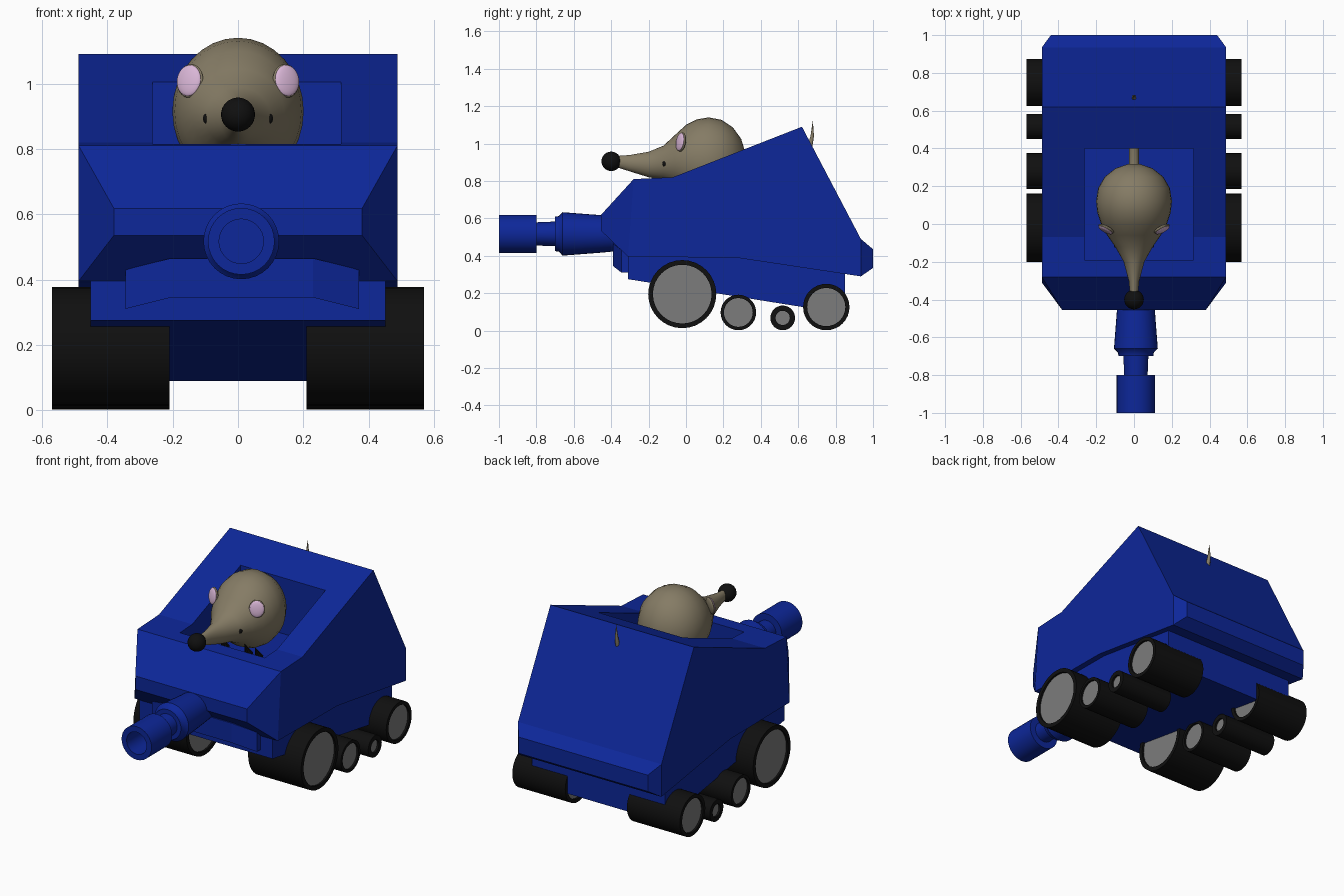
import bpy, bmesh, math
from mathutils import Vector

cube = bpy.data.objects.get("Cube")
if cube:
    bpy.data.objects.remove(cube, do_unlink=True)


def material(name, rgb):
    m = bpy.data.materials.new(name)
    m.use_nodes = True
    m.diffuse_color = (*rgb, 1)
    m.node_tree.nodes["Principled BSDF"].inputs["Base Color"].default_value = (*rgb, 1)
    return m


BLUE = material("hull blue", (0.004, 0.02, 0.32))
BLACK = material("rubber black", (0.005, 0.005, 0.005))
GREY = material("hub grey", (0.2, 0.2, 0.2))
FUR = material("fur brown", (0.235, 0.2, 0.13))
PINK = material("ear pink", (0.7, 0.47, 0.68))


def add_mesh(name, verts, faces, mats, smooth=False, cap_count=0):
    bm = bmesh.new()
    vs = [bm.verts.new(v) for v in verts]
    made = [bm.faces.new([vs[i] for i in f]) for f in faces]
    for f in made[len(made) - cap_count:]:
        f.material_index = len(mats) - 1
    bmesh.ops.recalc_face_normals(bm, faces=bm.faces)
    me = bpy.data.meshes.new(name)
    bm.to_mesh(me)
    bm.free()
    for m in mats:
        me.materials.append(m)
    ob = bpy.data.objects.new(name, me)
    bpy.context.collection.objects.link(ob)
    if smooth:
        smooth_object(ob)
    return ob


def smooth_object(ob):
    bpy.ops.object.select_all(action='DESELECT')
    ob.select_set(True)
    bpy.context.view_layer.objects.active = ob
    bpy.ops.object.shade_smooth_by_angle(angle=math.radians(40))


def loft(name, stations, mats, sides=32, x=0.0):
    """Elliptical rings along y, each given as (y, z, x radius, z radius)."""
    verts = []
    for y, z, rx, rz in stations:
        for k in range(sides):
            a = math.tau * k / sides
            verts.append((x + rx * math.cos(a), y, z + rz * math.sin(a)))
    faces = []
    for r in range(len(stations) - 1):
        for k in range(sides):
            a, b = r * sides + k, r * sides + (k + 1) % sides
            faces.append((a, b, b + sides, a + sides))
    end = (len(stations) - 1) * sides
    faces += [tuple(range(sides)), tuple(range(end, end + sides))]
    return add_mesh(name, verts, faces, mats, True, 2)


def prism(name, ring, side_faces, x=0.0):
    """Mirrored solid from a side outline of (y, z, half width) points."""
    n = len(ring)
    verts = [(x + s * w, y, z) for s in (-1, 1) for y, z, w in ring]
    faces = [(i, (i + 1) % n, (i + 1) % n + n, i + n) for i in range(n)]
    for f in side_faces:
        faces += [tuple(f), tuple(i + n for i in f)]
    return add_mesh(name, verts, faces, [BLUE])


def box(name, lo, hi, mat):
    verts = [(x, y, z) for x in (lo[0], hi[0]) for y in (lo[1], hi[1]) for z in (lo[2], hi[2])]
    faces = [(0, 1, 3, 2), (4, 5, 7, 6), (0, 1, 5, 4), (2, 3, 7, 6), (0, 2, 6, 4), (1, 3, 7, 5)]
    return add_mesh(name, verts, faces, [mat])


def ball(name, loc, scale, mat, facing=None):
    bpy.ops.mesh.primitive_uv_sphere_add(segments=24, ring_count=16, radius=1, location=loc)
    ob = bpy.context.object
    ob.name = name
    ob.scale = scale
    if facing:
        ob.rotation_euler = Vector(facing).to_track_quat('-Y', 'Z').to_euler()
    ob.data.materials.append(mat)
    smooth_object(ob)
    return ob


# Upper hull with chamfered nose and tail
W = 0.488
hull = prism("upper_hull", [
    (-0.28, 0.81, W), (-0.07, 0.82, W), (0.62, 1.09, W), (0.935, 0.49, W),
    (1.0, 0.435, 0.44), (1.0, 0.335, 0.44), (0.935, 0.29, W), (0.27, 0.39, W),
    (-0.31, 0.395, W), (-0.455, 0.535, 0.38), (-0.455, 0.618, 0.38)],
    [(0, 1, 2, 3, 6, 7, 8), (3, 4, 5, 6), (8, 9, 10, 0)])

# Open cockpit cut into the hull
cutter = box("cockpit_cutter", (-0.262, -0.19, 0.66), (0.315, 0.40, 1.4), BLUE)
cutter.hide_render = True
cut = hull.modifiers.new("cockpit", 'BOOLEAN')
cut.operation = 'DIFFERENCE'
cut.solver = 'EXACT'
cut.object = cutter
bpy.context.view_layer.objects.active = hull
bpy.ops.object.modifier_apply(modifier=cut.name)
bpy.data.objects.remove(cutter, do_unlink=True)

# Sloping chassis
prism("chassis", [(-0.31, 0.41, 0.452), (-0.31, 0.275, 0.452), (0.85, 0.09, 0.452),
                  (0.85, 0.33, 0.452), (0.27, 0.41, 0.452)], [range(5)])

# Stepped front bumper with swept wings
verts = []
for z_mid, z_out in ((0.345, 0.31), (0.465, 0.43)):
    verts += [(-0.345, -0.29, z_out), (-0.345, -0.345, z_out), (-0.205, -0.39, z_mid),
              (0.23, -0.39, z_mid), (0.37, -0.345, z_out), (0.37, -0.29, z_out),
              (0.23, -0.29, z_mid), (-0.205, -0.29, z_mid)]
faces = [(i, (i + 1) % 8, (i + 1) % 8 + 8, i + 8) for i in range(8)]
for o in (0, 8):
    faces += [tuple(i + o for i in f) for f in ((0, 1, 2, 7), (2, 3, 6, 7), (3, 4, 5, 6))]
add_mesh("front_bumper", verts, faces, [BLUE])

# Cannon with hollow muzzle
barrel = [(-0.84, 0.068), (-1.0, 0.068), (-1.0, 0.102), (-0.80, 0.102), (-0.80, 0.062),
          (-0.70, 0.066), (-0.70, 0.092), (-0.68, 0.095), (-0.66, 0.116), (-0.45, 0.1), (-0.35, 0.09)]
loft("cannon", [(y, 0.517, r, r) for y, r in barrel], [BLUE], x=0.01)

# Wheels: black rollers with inset grey hubs at both ends
for label, y, z, r, hub in (("front", -0.02, 0.195, 0.182, 0.157), ("second", 0.28, 0.097, 0.095, 0.077),
                            ("third", 0.517, 0.068, 0.066, 0.038), ("rear", 0.75, 0.126, 0.124, 0.102)):
    for side, s in (("left", 1), ("right", -1)):
        profile = [(-0.168, hub), (-0.18, hub), (-0.18, r), (0.18, r), (0.18, hub), (0.168, hub)]
        wheel = loft(f"{label}_wheel_{side}", [(t, 0, q, q) for t, q in profile], [BLACK, GREY])
        wheel.rotation_euler.z = math.pi / 2
        wheel.location = (s * 0.39, y, z)

# Driver: round body drawn out into a long snout
loft("driver_body", [
    (-0.38, 0.905, 0.02, 0.028), (-0.3, 0.895, 0.028, 0.044), (-0.2, 0.888, 0.055, 0.068),
    (-0.12, 0.897, 0.1, 0.092), (-0.06, 0.91, 0.142, 0.135), (0.0, 0.915, 0.174, 0.185),
    (0.06, 0.915, 0.194, 0.215), (0.12, 0.915, 0.201, 0.225), (0.19, 0.915, 0.19, 0.212),
    (0.25, 0.915, 0.155, 0.172), (0.295, 0.915, 0.098, 0.11), (0.318, 0.915, 0.03, 0.035)], [FUR])
ball("nose", (0, -0.4, 0.905), (0.052,) * 3, BLACK)

# Ears, eyes and claws on both sides
for side, s in (("left", 1), ("right", -1)):
    facing = (s * 0.45, -0.85, 0.15)
    ear = Vector((s * 0.147, -0.025, 1.008))
    ball(f"ear_{side}", ear, (0.045, 0.014, 0.052), FUR, facing)
    ball(f"inner_ear_{side}", ear + Vector(facing) * 0.008, (0.041, 0.012, 0.048), PINK, facing)
    ball(f"eye_{side}", (s * 0.095, -0.112, 0.893), (0.012, 0.014, 0.018), BLACK)
    for i, x in enumerate((0.08, 0.15)):
        bpy.ops.mesh.primitive_cone_add(vertices=8, radius1=0.025, radius2=0, depth=0.09,
                                        location=(s * x, -0.03, 0.745), rotation=(0.5, 0, 0))
        claw = bpy.context.object
        claw.name = f"claw_{side}_{i}"
        claw.data.materials.append(BLACK)

# Tail running through the hull, its tip poking out behind
curve = bpy.data.curves.new("tail", 'CURVE')
curve.dimensions = '3D'
curve.bevel_depth = 0.028
curve.bevel_resolution = 3
curve.use_fill_caps = True
path = [(0.27, 0.8, 1), (0.45, 0.8, 0.9), (0.6, 0.86, 0.7), (0.66, 0.97, 0.5), (0.675, 1.04, 0.35), (0.678, 1.12, 0.02)]
spline = curve.splines.new('POLY')
spline.points.add(len(path) - 1)
for p, (y, z, r) in zip(spline.points, path):
    p.co = (0, y, z, 1)
    p.radius = r
curve.materials.append(FUR)
bpy.context.collection.objects.link(bpy.data.objects.new("tail", curve))
